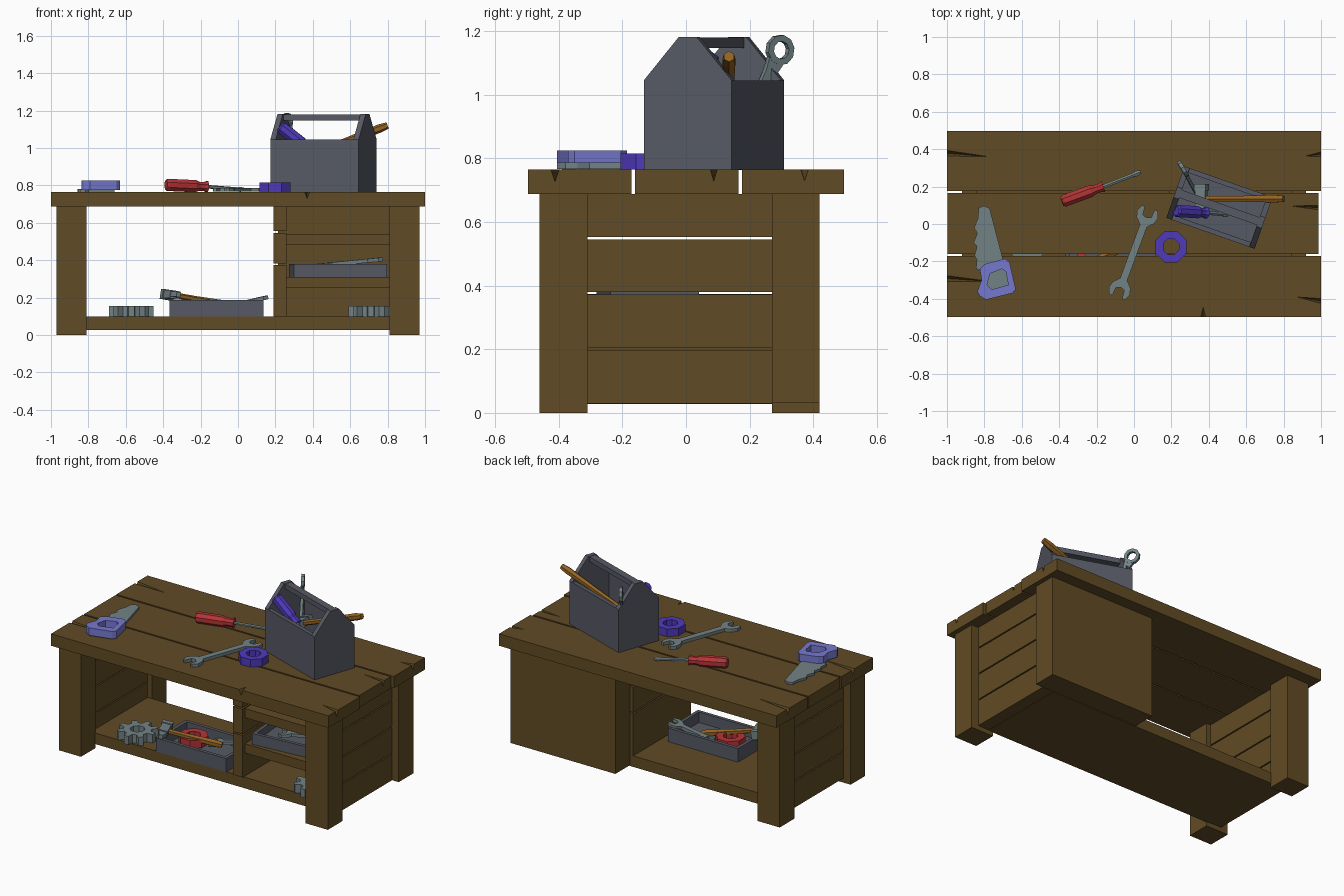
import bpy, bmesh, math
from mathutils import Vector, Matrix

if "Cube" in bpy.data.objects:
    bpy.data.objects.remove(bpy.data.objects["Cube"])


def material(name, *rgb):
    m = bpy.data.materials.new(name)
    m.diffuse_color = (*rgb, 1)
    m.use_nodes = True
    m.node_tree.nodes["Principled BSDF"].inputs["Base Color"].default_value = m.diffuse_color
    return m


WOOD = material("brown wood", 0.118, 0.07, 0.018)
IRON = material("dark grey iron", 0.095, 0.102, 0.128)
STEEL = material("pale steel", 0.17, 0.225, 0.235)
RED = material("red", 0.45, 0.035, 0.038)
PURPLE = material("purple", 0.08, 0.042, 0.50)
LILAC = material("lilac blue", 0.18, 0.19, 0.62)
ORANGE = material("orange wood", 0.29, 0.125, 0.016)


def finish(name, bm, mat, M=None):
    bmesh.ops.recalc_face_normals(bm, faces=bm.faces)
    me = bpy.data.meshes.new(name)
    bm.to_mesh(me)
    bm.free()
    me.materials.append(mat)
    ob = bpy.data.objects.new(name, me)
    bpy.context.collection.objects.link(ob)
    if M:
        ob.matrix_world = M
    return ob


def box(name, x0, x1, y0, y1, z0, z1, mat, M=None):
    bm = bmesh.new()
    bmesh.ops.create_cube(bm, size=1)
    for v in bm.verts:
        v.co = ((x0 + x1) / 2 + v.co.x * (x1 - x0), (y0 + y1) / 2 + v.co.y * (y1 - y0),
                (z0 + z1) / 2 + v.co.z * (z1 - z0))
    return finish(name, bm, mat, M)


def prism(name, loops, z0, z1, mat, M=None):
    """Flat outline (first loop) with holes (other loops), extruded in z."""
    bm = bmesh.new()
    edges = []
    for loop in loops:
        vs = [bm.verts.new((p[0], p[1], z0)) for p in loop]
        edges += [bm.edges.new((vs[i - 1], vs[i])) for i in range(len(vs))]
    bmesh.ops.triangle_fill(bm, edges=edges, use_beauty=True)
    ext = bmesh.ops.extrude_face_region(bm, geom=bm.faces[:])
    for g in ext["geom"]:
        if isinstance(g, bmesh.types.BMVert):
            g.co.z = z1
    return finish(name, bm, mat, M)


def along(a, b, up=(0, 0, 1)):
    """Matrix at a, local x toward b, local z near up."""
    a, x = Vector(a), (Vector(b) - Vector(a)).normalized()
    y = Vector(up).cross(x).normalized()
    z = x.cross(y)
    return Matrix.Translation(a) @ Matrix((x, y, z)).transposed().to_4x4()


def lathe(name, a, b, profile, n, mat, flat=1.0):
    """Profile of (fraction, radius) from a to b with n sides."""
    L = (Vector(b) - Vector(a)).length
    bm = bmesh.new()
    rings = [[bm.verts.new((t * L, r * math.cos(2 * math.pi * (i + .5) / n),
                            flat * r * math.sin(2 * math.pi * (i + .5) / n)))
              for i in range(n)] for t, r in profile]
    for p, q in zip(rings, rings[1:]):
        for i in range(n):
            bm.faces.new((p[i - 1], p[i], q[i], q[i - 1]))
    bm.faces.new(rings[0])
    bm.faces.new(rings[-1])
    return finish(name, bm, mat, along(a, b))


def circle(r, n, c=(0, 0), ph=.5):
    return [(c[0] + r * math.cos(2 * math.pi * (i + ph) / n),
             c[1] + r * math.sin(2 * math.pi * (i + ph) / n)) for i in range(n)]


# ---- tool builders ----
def ring(name, x, y, z0, z1, mat):
    prism(name, [circle(.09, 8, (x, y)), circle(.045, 8, (x, y))], z0, z1, mat)


def gear(name, x, y, z0):
    pts = []
    for i in range(8):
        for da, r in ((-.3, .085), (-.17, .12), (.17, .12), (.3, .085)):
            a = (i + da) * math.pi / 4
            pts.append((x + r * math.cos(a), y + r * math.sin(a)))
    prism(name, [pts, circle(.045, 8, (x, y))], z0, z0 + .055, STEEL)


def wrench(name, a, b, up=(0, 0, 1), s=1.0):
    L = (Vector(b) - Vector(a)).length
    q = [(L - .055 * s + 0, 0)] + [(L + u * s, v * s) for u, v in (
        (-.045, .024), (0, .027), (0, .045), (-.035, .06), (-.07, .05), (-.1, .02))]
    top = q + [(L - x, y) for x, y in reversed(q)]
    full = top + [(x, -y) for x, y in reversed(top[1:-1])]
    prism(name, [full], 0, .02, STEEL, along(a, b, up))


def screwdriver(name, a, b, c, mat):
    lathe(name + "_handle", a, b, [(0, .027), (.05, .035), (.7, .035), (.8, .026), (.93, .026), (1, .033)], 8, mat)
    lathe(name + "_shaft", b, c, [(0, .012), (.8, .012), (.88, .017), (1, .012)], 6, STEEL, .8)


def hammer(name, head, end):
    M = along(head, end)
    lathe(name + "_handle", head, end, [(0, .016), (.4, .017), (.9, .023), (1, .018)], 6, ORANGE)
    box(name + "_head", -.028, .028, -.05, .05, -.022, .022, STEEL, M)
    box(name + "_face", -.033, .033, .045, .08, -.027, .027, STEEL, M)
    prism(name + "_claw", [[(-.028, -.04), (.028, -.04), (.012, -.1), (-.012, -.1)]], -.012, .015, STEEL, M)


def tray(name, w, d, h, M):
    hw, hd, t = w / 2, d / 2, .022
    rect = lambda p, q: [(-p, -q), (p, -q), (p, q), (-p, q)]
    prism(name + "_walls", [rect(hw, hd), rect(hw - t, hd - t)], 0, h, IRON, M)
    box(name + "_floor", -hw + .01, hw - .01, -hd + .01, hd - .01, .001, .02, IRON, M)


# ---- bench top: three planks with tapering cracks ----
cut = bmesh.new()
for tip, base, w in (((-.72, .355), (-1.02, .38), .02), ((-.72, -.31), (-1.02, -.29), .02),
                     ((.89, .36), (1.02, .375), .018), ((.79, .10), (1.02, .085), .016),
                     ((.84, -.385), (1.02, -.415), .018), ((.37, -.43), (.37, -.51), .02)):
    b, t = Vector((*base, 0)), Vector((*tip, 0))
    n = (t - b).cross(Vector((0, 0, 1))).normalized() * w
    up, low = Vector((0, 0, .775)), Vector((0, 0, .735))
    A, B, C, D = [cut.verts.new(p) for p in (b + n + low + (up - low), b - n + up, b + low * .98, t + up)]
    for f in ((A, B, C), (A, B, D), (B, C, D), (A, C, D)):
        cut.faces.new(f)
cutter = finish("crack_cutter", cut, WOOD)
cutter.hide_render = True
cutter.hide_viewport = False
cutter.display_type = 'WIRE'
for nm, x0, x1, y0, y1 in (("front", -1, 1, -.497, -.171), ("middle", -.998, .986, -.16, .165),
                           ("back", -1, 1, .176, .497)):
    p = box(nm + "_top_plank", x0, x1, y0, y1, .687, .765, WOOD)
    mod = p.modifiers.new("cracks", 'BOOLEAN')
    mod.object, mod.operation, mod.solver = cutter, 'DIFFERENCE', 'EXACT'

# ---- legs, side planks, shelf ----
for s, side in ((-1, "left"), (1, "right")):
    xs = sorted((s * .81, s * .97))
    box(side + "_front_leg", *xs, -.46, -.31, 0, .687, WOOD)
    if s < 0:
        box(side + "_back_leg", *xs, .27, .42, 0, .687, WOOD)
    for i, (z0, z1) in enumerate(((.03, .198), (.206, .372), (.38, .545), (.553, .687))):
        box(f"{side}_side_plank_{i}", *sorted((s * .84, s * .92)), -.312, .272, z0, z1, WOOD)
box("bottom_shelf", -.84, .84, -.315, .272, .028, .10, WOOD)

# ---- cabinet on the right ----
box("cabinet_back", .215, .97, .27, .42, .032, .687, WOOD)
for i, (z0, z1) in enumerate(((.10, .373), (.382, .545), (.555, .687))):
    box(f"divider_plank_{i}", .19, .26, -.325, .272, z0, z1, WOOD)
for z in (.25, .48):
    box("cabinet_shelf", .26, .84, -.30, .27, z, z + .06, WOOD)

# ---- toolbox ----
T = Matrix.Translation((.457, .088, .765)) @ Matrix.Rotation(math.radians(-19.3), 4, 'Z')
end = [(-.146, 0), (.146, 0), (.146, .28), (.03, .416), (-.03, .416), (-.146, .28)]
stand = Matrix(((0, 0, 1, 0), (1, 0, 0, 0), (0, 1, 0, 0), (0, 0, 0, 1)))
for x in (-.25, .22):
    prism("toolbox_end", [end], x, x + .03, IRON, T @ stand)
for y in (-.146, .12):
    box("toolbox_side", -.23, .23, y, y + .026, 0, .28, IRON, T)
box("toolbox_floor", -.23, .23, -.13, .13, .001, .025, IRON, T)
box("toolbox_grip", -.23, .23, -.022, .022, .382, .414, IRON, T)

# ---- tools inside the toolbox ----
screwdriver("box_screwdriver", (.225, .07, 1.115), (.385, .06, .99), (.50, .05, .90), PURPLE)
hammer("box_hammer", (.36, .135, .955), (.80, .135, 1.12))
W = along((.262, .295, 1.14), (.335, .16, .84), (.8, .5, 0))
prism("ring_wrench_eye", [circle(.048, 10), circle(.028, 10)], -.01, .01, STEEL, W)
prism("ring_wrench_shaft", [[(.038, -.028), (.08, -.02), (.33, -.02), (.33, .02), (.08, .02), (.038, .028)]],
      -.009, .009, STEEL, W)

# ---- tools on the bench top ----
screwdriver("bench_screwdriver", (-.385, .12, .803), (-.165, .2, .793), (.035, .278, .777), RED)
wrench("bench_wrench", (-.09, -.39, .766), (.085, .085, .766))
ring("purple_ring", .198, -.122, .765, .815, PURPLE)
prism("saw_blade", [[(-.83, .085), (-.805, .098), (-.772, .085), (-.70, -.19), (-.66, -.35), (-.80, -.39),
                     (-.815, -.25), (-.845, -.24), (-.84, -.19), (-.853, -.17), (-.84, -.12), (-.858, -.10),
                     (-.838, -.05), (-.855, -.02), (-.835, .03)]], .765, .78, STEEL)
prism("saw_handle", [[(-.825, -.24), (-.80, -.215), (-.69, -.185), (-.665, -.205), (-.632, -.35), (-.65, -.37),
                      (-.79, -.405), (-.825, -.385), (-.838, -.36), (-.815, -.30)],
                     [(-.77, -.265), (-.705, -.24), (-.685, -.255), (-.672, -.325), (-.76, -.35), (-.785, -.325)]],
      .776, .825, LILAC)

# ---- contents of the lower shelves ----
tray("lower_tray", .505, .31, .088, Matrix.Translation((-.115, -.165, .10)))
ring("red_ring", -.22, -.145, .13, .183, RED)
hammer("tray_hammer", (-.355, -.25, .215), (-.03, -.12, .155))
wrench("tray_wrench", (-.12, -.10, .13), (.16, -.07, .192), s=.8)
gear("left_gear", -.57, -.22, .10)
gear("right_gear", .71, -.23, .10)
tray("cabinet_tray", .50, .28, .07,
     Matrix.Translation((.535, -.12, .31)) @ Matrix.Rotation(math.radians(5), 4, 'Z'))
wrench("cabinet_wrench", (.42, -.16, .36), (.77, -.10, .395), s=.8)
